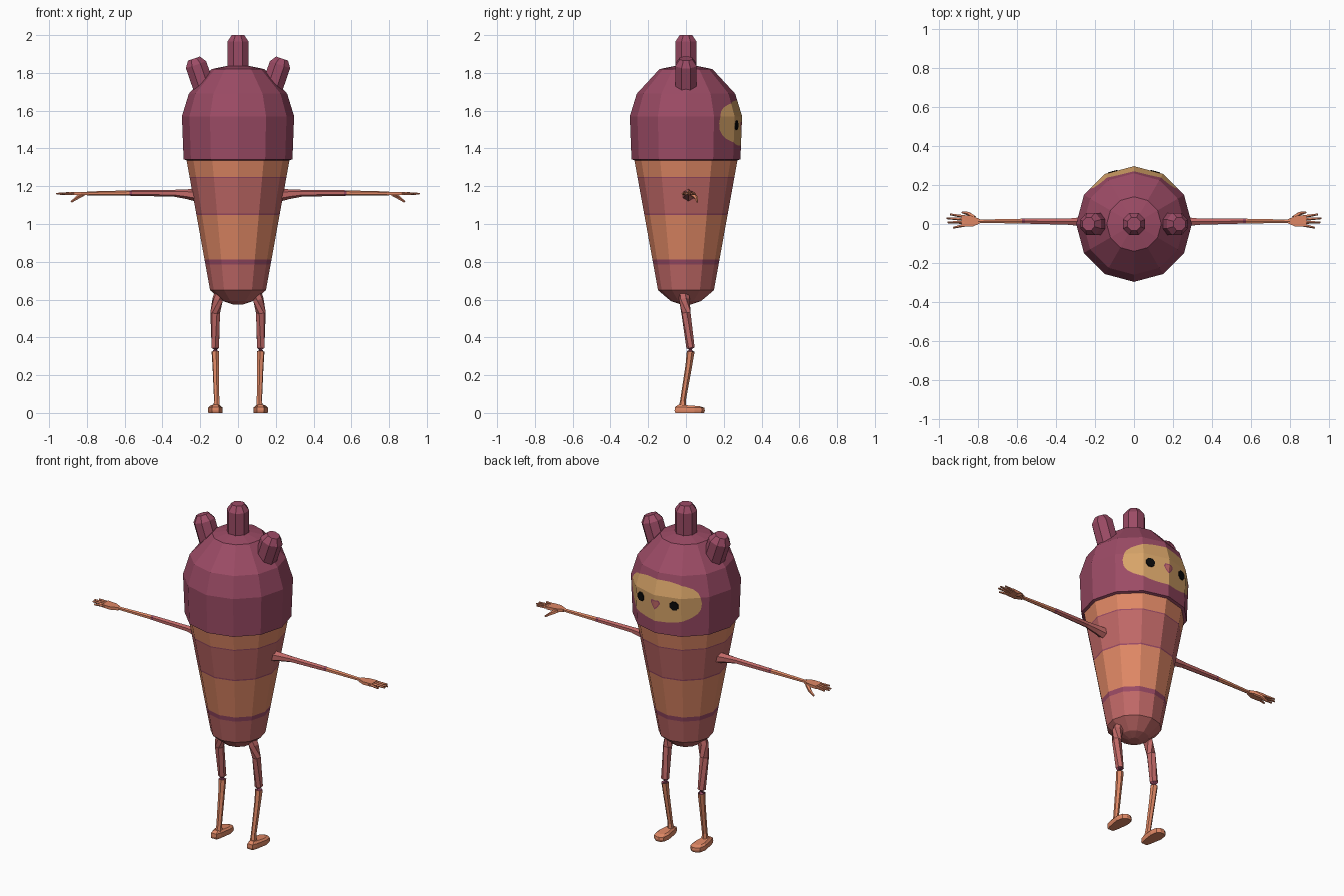
import bpy, bmesh, math
from mathutils import Vector

if "Cube" in bpy.data.objects:
    bpy.data.objects.remove(bpy.data.objects["Cube"])

COLOURS = {
    "plum": (0.33, 0.07, 0.13), "orange": (0.74, 0.245, 0.13), "rose": (0.53, 0.14, 0.135),
    "tan": (0.68, 0.37, 0.14), "black": (0.003, 0.003, 0.003),
}
NAMES = list(COLOURS)
PLUM, ORANGE, ROSE, TAN, BLACK = range(5)
for name, rgb in COLOURS.items():
    bpy.data.materials.new(name).diffuse_color = (*rgb, 1)


def finish(bm, name):
    """Turn a bmesh into a flat shaded object that carries all the colours."""
    bmesh.ops.recalc_face_normals(bm, faces=bm.faces[:])
    mesh = bpy.data.meshes.new(name)
    bm.to_mesh(mesh)
    bm.free()
    for n in NAMES:
        mesh.materials.append(bpy.data.materials[n])
    obj = bpy.data.objects.new(name, mesh)
    bpy.context.collection.objects.link(obj)
    return obj


def skin(bm, rings, mats):
    """Bridge rings of points, cap both ends; mats gives one colour per band."""
    loops = [[bm.verts.new(p) for p in ring] for ring in rings]
    n = len(loops[0])
    for i in range(len(loops) - 1):
        a, b = loops[i], loops[i + 1]
        for k in range(n):
            j = (k + 1) % n
            bm.faces.new((a[k], a[j], b[j], b[k])).material_index = mats[i]
    bm.faces.new(loops[0]).material_index = mats[0]
    bm.faces.new(loops[-1]).material_index = mats[-1]


def circle(r, z, n=12):
    return [(r * math.cos(k * math.tau / n), r * math.sin(k * math.tau / n), z) for k in range(n)]


def tube(bm, path, radii, mats, sides=6, side=1):
    """Tapered tube along a path, mirrored in x when side is -1."""
    pts = [Vector(p) for p in path]
    rings = []
    for i, p in enumerate(pts):
        d = pts[min(i + 1, len(pts) - 1)] - pts[max(i - 1, 0)]
        q = d.to_track_quat('Z', 'Y')
        ring = []
        for k in range(sides):
            a = (k + 0.5) * math.tau / sides
            v = p + q @ Vector((math.cos(a), math.sin(a), 0)) * radii[i]
            ring.append((v.x * side, v.y, v.z))
        rings.append(ring)
    skin(bm, rings, mats)


def inset_shape(bm, outline, mat):
    """Cut a convex counter-clockwise x-z outline into the face side and colour it."""
    inside = [f for f in bm.faces if f.calc_center_median().y > 0.05 and abs(f.normal.z) < 0.95]
    for (x0, z0), (x1, z1) in zip(outline, outline[1:] + outline[:1]):
        co, no = Vector((x0, 0, z0)), Vector((z1 - z0, 0, x0 - x1)).normalized()
        geom = list({e for f in inside for e in (*f.verts, *f.edges)}) + inside
        out = bmesh.ops.bisect_plane(bm, geom=geom, dist=1e-5, plane_co=co, plane_no=no)["geom"]
        inside = [f for f in out if isinstance(f, bmesh.types.BMFace)
                  and (f.calc_center_median() - co).dot(no) < 0]
    for f in inside:
        f.material_index = mat


# Tapered body with horizontal colour bands
R = lambda z: 0.148 + (z - 0.65) * 0.181
bands = [(0.785, ROSE), (0.812, PLUM), (1.048, ORANGE), (1.056, PLUM),
         (1.244, ROSE), (1.250, PLUM), (1.345, ORANGE)]
bm = bmesh.new()
skin(bm, [circle(0.03, 0.575), circle(0.08, 0.592), circle(R(0.65), 0.65)]
     + [circle(R(z), z) for z, _ in bands], [ROSE, ROSE] + [m for _, m in bands])
finish(bm, "body")

# Hood-like head with the face cut into it
bm = bmesh.new()
skin(bm, [circle(r, z) for r, z in ((0.265, 1.335), (0.288, 1.342), (0.297, 1.57), (0.26, 1.69),
                                    (0.14, 1.82), (0.01, 1.847))], [PLUM] * 5)
bmesh.ops.recalc_face_normals(bm, faces=bm.faces[:])
bm.normal_update()
sgn = lambda v: math.copysign(abs(v) ** 0.8, v)
patch = [(0.228 * sgn(math.cos(a)), 1.534 + 0.12 * sgn(math.sin(a)))
         for a in (k * math.tau / 28 for k in range(28))]
inset_shape(bm, patch, TAN)
nose = [(0, -0.032), (0.016, -0.017), (0.031, 0.008), (0.024, 0.024), (-0.024, 0.024),
        (-0.031, 0.008), (-0.016, -0.017)]
inset_shape(bm, [(x, 1.515 + z) for x, z in nose], PLUM)
inset_shape(bm, [(x * 0.72, 1.515 + z * 0.72) for x, z in nose], ROSE)
finish(bm, "head")

# Eyes: thin rounded plates on the two front facets
for side, label in ((1, "right"), (-1, "left")):
    bm = bmesh.new()
    c = Vector((0.108 * side, 0.264, 1.522))
    n = Vector((math.sin(math.radians(15)) * side, math.cos(math.radians(15)), -0.03)).normalized()
    tube(bm, [c - n * 0.002, c + n * 0.007], [0.029, 0.026], [BLACK], 8)
    finish(bm, label + "_eye")

# Three stubby crown knobs
for label, base, tilt in (("middle", (0, 0, 1.78), 0), ("right", (0.178, 0, 1.715), 19),
                          ("left", (-0.178, 0, 1.715), -19)):
    length = 0.22 if tilt == 0 else 0.17
    d = Vector((math.sin(math.radians(tilt)), 0, math.cos(math.radians(tilt))))
    b = Vector(base)
    bm = bmesh.new()
    tube(bm, [b, b + d * (length - 0.035), b + d * length], [0.0615, 0.0615, 0.036], [PLUM] * 2, 8)
    finish(bm, label + "_crown_knob")

for side, label in ((1, "right"), (-1, "left")):
    # Arm with sleeve, forearm and palm
    bm = bmesh.new()
    tube(bm, [(0.2, 0.012, 1.15), (0.27, 0.012, 1.158), (0.34, 0.012, 1.163), (0.56, 0.015, 1.164),
              (0.575, 0.015, 1.164), (0.80, 0.014, 1.162)],
         [0.036, 0.026, 0.018, 0.015, 0.014, 0.010], [ROSE, ROSE, ROSE, PLUM, ORANGE], 6, side)
    finish(bm, label + "_arm")

    # Hand: flat palm, four fingers and a drooping thumb
    bm = bmesh.new()
    palm = [(0.79, 0.004, 0.024), (0.83, -0.014, 0.042), (0.885, -0.012, 0.046)]
    skin(bm, [[(x * side, y0, 1.153), (x * side, y1, 1.153), (x * side, y1, 1.17),
               (x * side, y0, 1.17)] for x, y0, y1 in palm], [ORANGE] * 2)
    for y, tip in ((0.038, (0.945, 0.050)), (0.024, (0.962, 0.030)),
                   (0.009, (0.958, 0.009)), (-0.005, (0.93, -0.019))):
        tube(bm, [(0.87, y, 1.162), (*tip, 1.16)], [0.009, 0.005], [ORANGE], 5, side)
    tube(bm, [(0.82, 0.032, 1.158), (0.85, 0.054, 1.14), (0.883, 0.060, 1.117)],
         [0.013, 0.010, 0.005], [ORANGE] * 2, 5, side)
    finish(bm, label + "_hand")

    # Leg: thigh, knee cuff and shin
    bm = bmesh.new()
    tube(bm, [(0.085, -0.01, 0.66), (0.108, -0.008, 0.60), (0.121, 0.0, 0.53), (0.12, 0.024, 0.345),
              (0.12, 0.025, 0.325), (0.118, 0.015, 0.25), (0.113, -0.015, 0.07), (0.113, -0.018, 0.03)],
         [0.03, 0.029, 0.026, 0.022, 0.021, 0.018, 0.015, 0.02],
         [ROSE, ROSE, ROSE, PLUM, ORANGE, ORANGE, ORANGE], 6, side)
    finish(bm, label + "_leg")

    # Foot: rounded sole with a sloping top
    bm = bmesh.new()
    sole = [(-0.018, -0.06), (0.018, -0.06), (0.027, -0.03), (0.04, 0.045), (0.032, 0.085),
            (0.01, 0.1), (-0.012, 0.1), (-0.032, 0.085), (-0.038, 0.045), (-0.027, -0.03)]
    layer = lambda s, z, dz: [((0.119 + x * s) * side, 0.01 + (y - 0.01) * s, z + dz * (0.1 - y))
                              for x, y in sole]
    skin(bm, [layer(0.95, 0, 0), layer(1, 0.012, 0), layer(0.97, 0.027, 0.03),
              layer(0.7, 0.036, 0.05)], [ORANGE] * 3)
    finish(bm, label + "_foot")

for m in bpy.data.materials:
    if m.users and not m.is_grease_pencil:
        m.use_nodes = True
        m.node_tree.nodes["Principled BSDF"].inputs["Base Color"].default_value = m.diffuse_color
